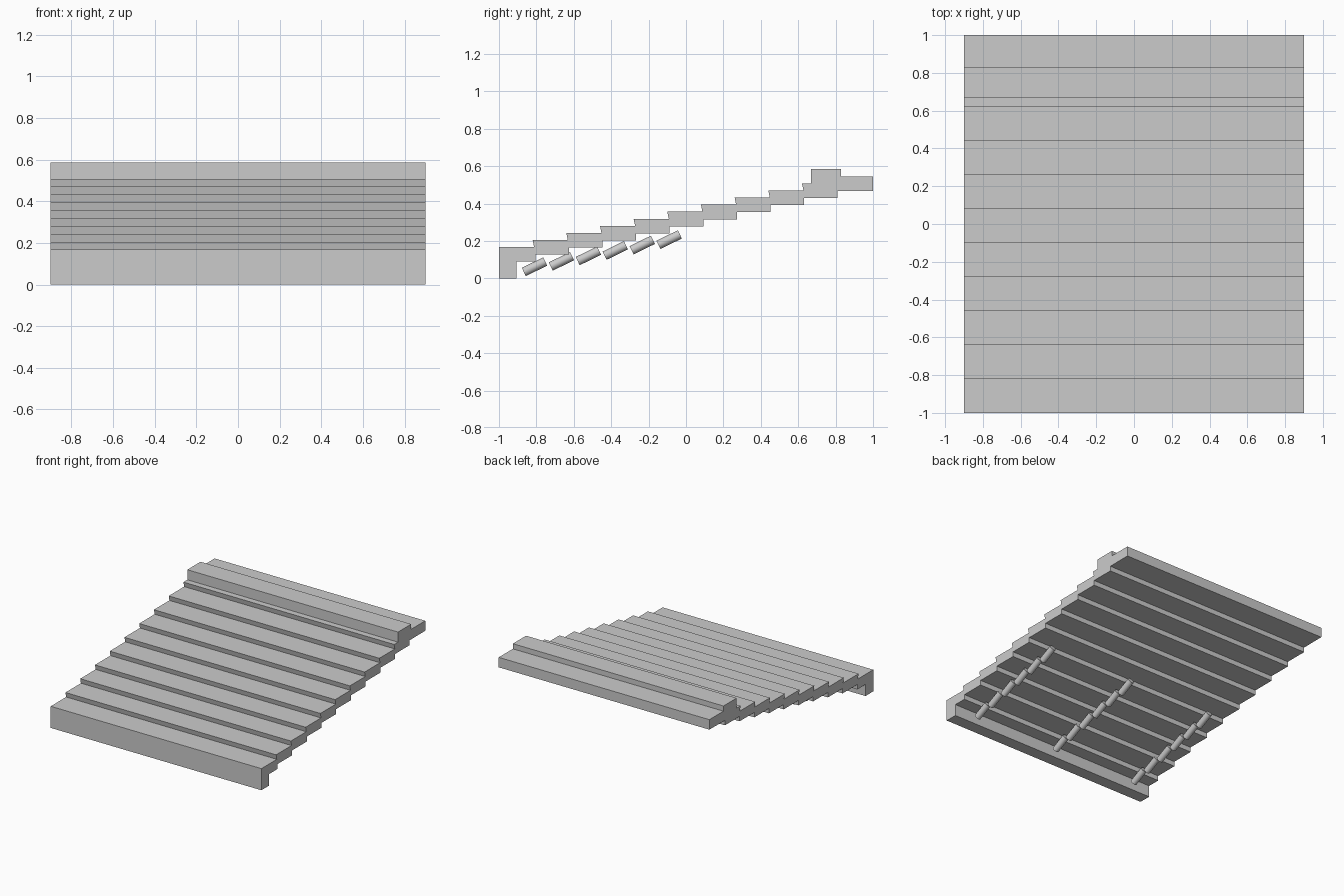
import bpy, bmesh, math
from mathutils import Matrix

cube = bpy.data.objects.get("Cube")
if cube:
    bpy.data.objects.remove(cube)

HALF_WIDTH = 0.9
STEPS = 11
GOING, RISE = 0.18, 0.0378

grey = bpy.data.materials.new("light grey")
grey.use_nodes = True
colour = (0.6, 0.6, 0.6, 1)
grey.diffuse_color = colour
grey.node_tree.nodes["Principled BSDF"].inputs["Base Color"].default_value = colour


def finish(name, bm):
    bmesh.ops.recalc_face_normals(bm, faces=bm.faces)
    mesh = bpy.data.meshes.new(name)
    bm.to_mesh(mesh)
    bm.free()
    mesh.materials.append(grey)
    obj = bpy.data.objects.new(name, mesh)
    bpy.context.collection.objects.link(obj)
    return obj


# Side profile: treads along the top, with slightly overhanging risers
profile = [(-1, 0), (-1, 0.167)]
for k in range(1, STEPS - 1):
    y, z = -1 + GOING * k, 0.167 + RISE * k
    profile += [(y + 0.008, z - RISE), (y, z)]

# Raised kerb and the landing behind it
top = 0.167 + RISE * (STEPS - 1)
profile += [(0.667, top - RISE), (0.667, 0.585), (0.828, 0.585),
            (0.828, top), (1, top), (1, 0.468)]

# Stepped underside, then the front foot
for k in reversed(range(STEPS - 1)):
    y, z = -0.805 + 0.1795 * k, 0.089 + RISE * k
    profile += [(y, z + RISE), (y, z)]
profile += [(-0.905, 0.089), (-0.905, 0)]

bm = bmesh.new()
side = bm.faces.new([bm.verts.new((-HALF_WIDTH, y, z)) for y, z in profile])
extruded = bmesh.ops.extrude_face_region(bm, geom=[side])["geom"]
verts = [v for v in extruded if isinstance(v, bmesh.types.BMVert)]
bmesh.ops.translate(bm, verts=verts, vec=(2 * HALF_WIDTH, 0, 0))
finish("stepped_deck", bm)

# Three rows of tilted pegs underneath
for row, x in (("right", -0.725), ("middle", 0), ("left", 0.725)):
    bm = bmesh.new()
    for i in range(6):
        place = Matrix.Translation((x, -0.81 + 0.144 * i, 0.062 + 0.029 * i))
        tilt = Matrix.Rotation(math.radians(-64), 4, "X")
        bmesh.ops.create_cone(bm, cap_ends=True, segments=20, radius1=0.0245,
                              radius2=0.0245, depth=0.127, matrix=place @ tilt)
    pegs = finish(row + "_peg_row", bm)
    bpy.ops.object.select_all(action="DESELECT")
    pegs.select_set(True)
    bpy.context.view_layer.objects.active = pegs
    bpy.ops.object.shade_smooth_by_angle(angle=math.radians(40))
